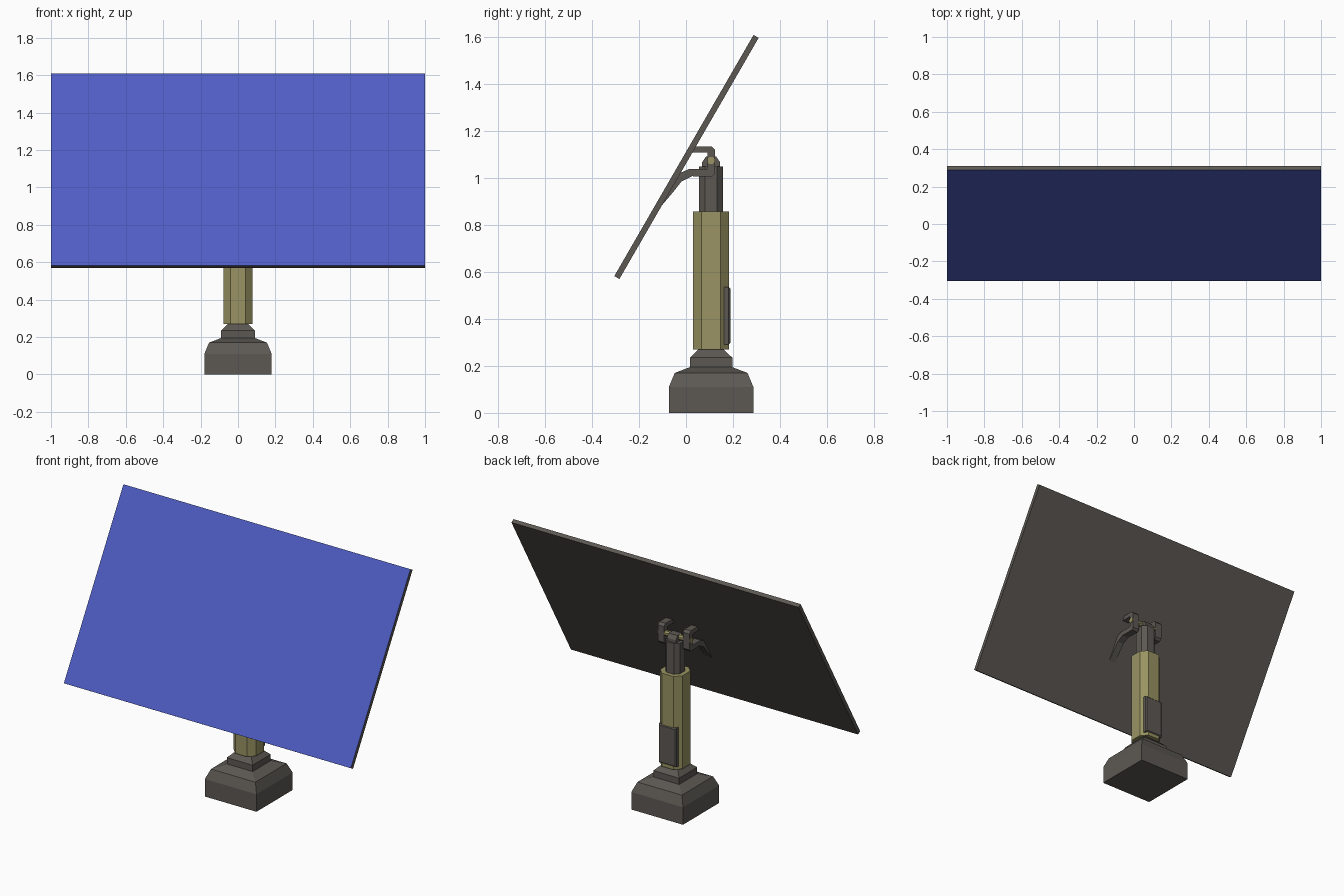
import bpy, bmesh, math
from mathutils import Matrix

if "Cube" in bpy.data.objects:
    bpy.data.objects.remove(bpy.data.objects["Cube"])

CY = 0.107  # y of the post axis


def material(name, rgb):
    m = bpy.data.materials.new(name)
    m.diffuse_color = (*rgb, 1)
    m.use_nodes = True
    m.node_tree.nodes["Principled BSDF"].inputs["Base Color"].default_value = m.diffuse_color
    return m


GREY = material("warm_grey", (0.108, 0.099, 0.087))
KHAKI = material("khaki", (0.32, 0.295, 0.125))
BLUE = material("cell_blue", (0.078, 0.11, 0.55))


def finish(name, bm, *mats):
    bmesh.ops.recalc_face_normals(bm, faces=bm.faces)
    me = bpy.data.meshes.new(name)
    bm.to_mesh(me)
    bm.free()
    for m in mats:
        me.materials.append(m)
    ob = bpy.data.objects.new(name, me)
    bpy.context.collection.objects.link(ob)
    return ob


def loft(name, mat, outline, levels):
    """Stack scaled copies of an outline; levels are (scale, z)."""
    bm = bmesh.new()
    rings = [[bm.verts.new((x * s, CY + y * s, z)) for x, y in outline] for s, z in levels]
    n = len(outline)
    for a, b in zip(rings, rings[1:]):
        for i in range(n):
            bm.faces.new((a[i], a[(i + 1) % n], b[(i + 1) % n], b[i]))
    bm.faces.new(rings[0])
    bm.faces.new(rings[-1])
    return finish(name, bm, mat)


def extrude_x(name, mat, profile, x0, x1):
    """Extrude a (y, z) profile along x."""
    bm = bmesh.new()
    f = bm.faces.new([bm.verts.new((x0, y, z)) for y, z in profile])
    r = bmesh.ops.extrude_face_region(bm, geom=[f])
    verts = [g for g in r["geom"] if isinstance(g, bmesh.types.BMVert)]
    bmesh.ops.translate(bm, verts=verts, vec=(x1 - x0, 0, 0))
    return finish(name, bm, mat)


def octagon(r, c):
    return [(r, -c), (r, c), (c, r), (-c, r), (-r, c), (-r, -c), (-c, -r), (c, -r)]


# Stepped square foot
square = [(1, -1), (1, 1), (-1, 1), (-1, -1)]
loft("foot", GREY, square, [(0.18, 0), (0.18, 0.11), (0.155, 0.17), (0.09, 0.195),
                            (0.09, 0.235), (0.052, 0.272)])

# Column and inner mast
loft("column", KHAKI, octagon(0.077, 0.04), [(1, 0.27), (1, 0.857)])
loft("mast", GREY, octagon(0.051, 0.026), [(1, 0.85), (1, 1.05)])

# Rounded lug on the mast and the pivot pin through it
lug = [(CY - 0.038, 1.04), (CY + 0.038, 1.04), (CY + 0.038, 1.068), (CY + 0.022, 1.091),
       (CY - 0.022, 1.091), (CY - 0.038, 1.068)]
extrude_x("mast_lug", GREY, lug, -0.032, 0.032)
pin = [(CY + 0.017 * math.cos(a), 1.075 + 0.017 * math.sin(a))
       for a in (math.radians(22.5 + 45 * i) for i in range(8))]
extrude_x("pivot_pin", KHAKI, pin, -0.114, 0.114)

# Brackets joining the pin to the panel, one each side
bracket = [(0.015, 1.135), (0.11, 1.135), (0.124, 1.12), (0.124, 1.02), (0.112, 1.006),
           (0.025, 1.008), (-0.02, 0.985), (-0.055, 0.94), (-0.102, 0.885), (-0.104, 0.9),
           (-0.03, 1.02), (0.012, 1.038), (0.092, 1.038), (0.092, 1.108), (0.005, 1.108)]
for side, name in ((1, "bracket_right"), (-1, "bracket_left")):
    extrude_x(name, GREY, bracket, side * 0.066, side * 0.11)

# Control box on the back of the column
bm = bmesh.new()
bmesh.ops.create_cube(bm, size=1, matrix=Matrix.Translation((0, 0.168, 0.413))
                      @ Matrix.Diagonal((0.124, 0.042, 0.245, 1)))
back = [e for e in bm.edges if all(v.co.y > 0.168 for v in e.verts)]
bmesh.ops.bevel(bm, geom=back, offset=0.007, segments=1, affect="EDGES")
finish("control_box", bm, GREY)

# Tilted panel with a blue front face
bm = bmesh.new()
bmesh.ops.create_cube(bm, size=1, matrix=Matrix.Diagonal((2, 1.186, 0.025, 1)))
for f in bm.faces:
    f.normal_update()
    f.material_index = 1 if f.normal.z > 0.5 else 0
bm.transform(Matrix.Translation((0, 0.002, 1.09)) @ Matrix.Rotation(math.radians(60), 4, "X"))
finish("panel", bm, GREY, BLUE)
